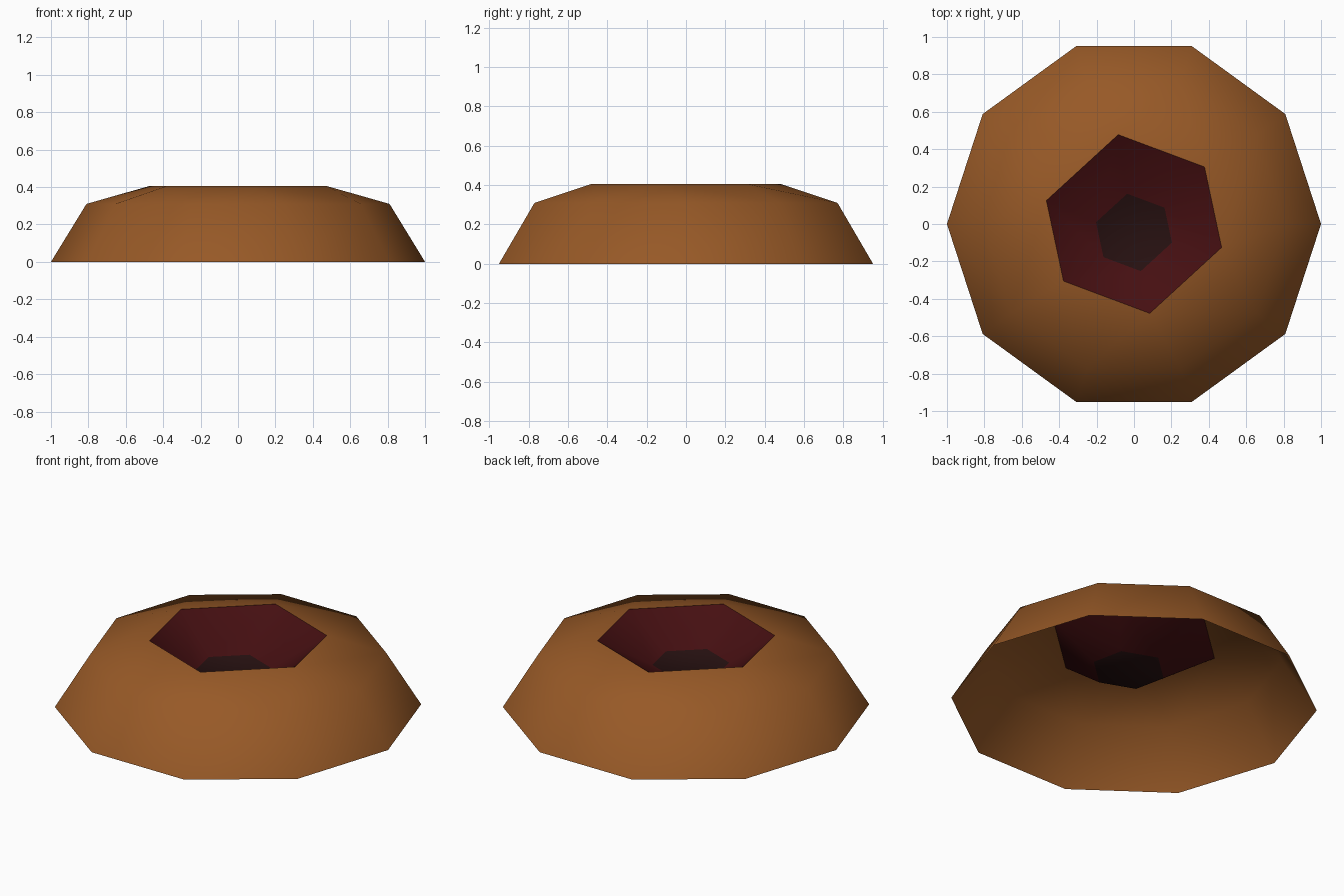
import bpy, bmesh
from math import sin, cos, radians

cube = bpy.data.objects.get("Cube")
if cube:
    bpy.data.objects.remove(cube, do_unlink=True)


def material(name, rgb):
    m = bpy.data.materials.new(name)
    m.use_nodes = True
    m.diffuse_color = (*rgb, 1)
    m.node_tree.nodes["Principled BSDF"].inputs["Base Color"].default_value = (*rgb, 1)
    return m


def ring(bm, angles, radius, z, y=0):
    return [bm.verts.new((radius * cos(radians(a)), radius * sin(radians(a)) + y, z))
            for a in angles]


def band(bm, low, high):
    """Join two rings that have the same number of points."""
    n = len(low)
    for i in range(n):
        j = (i + 1) % n
        bm.faces.new((low[i], low[j], high[j], high[i]))


def stitch(bm, outer, outer_angles, inner, inner_angles):
    """Join two rings with different numbers of points using triangles."""
    a = outer_angles + [outer_angles[0] + 360]
    b = inner_angles + [inner_angles[0] + 360]
    i = j = 0
    while i < len(outer) or j < len(inner):
        o, n = outer[i % len(outer)], inner[j % len(inner)]
        if j == len(inner) or (i < len(outer) and a[i + 1] <= b[j + 1]):
            i += 1
            bm.faces.new((o, outer[i % len(outer)], n))
        else:
            j += 1
            bm.faces.new((o, inner[j % len(inner)], n))


def finish(bm, name, materials):
    mesh = bpy.data.meshes.new(name)
    bm.normal_update()
    for f in bm.faces:
        f.smooth = True
        if f.normal.z < 0:
            f.normal_flip()
    bm.to_mesh(mesh)
    bm.free()
    for m in materials:
        mesh.materials.append(m)
    obj = bpy.data.objects.new(name, mesh)
    bpy.context.collection.objects.link(obj)
    return obj


brown = material("brown", (0.31, 0.10, 0.02))
dark_red = material("dark red", (0.06, 0.0048, 0.0058))
near_black = material("near black", (0.019, 0.0052, 0.0052))

deca = [36 * i for i in range(10)]
hexa = [-15, 39, 100, 165, 219, 280]
RIM_R, RIM_Z = 0.485, 0.407

# Hollow ten-sided mound with a six-sided opening on top
bm = bmesh.new()
base = ring(bm, deca, 1.0, 0)
shoulder = ring(bm, deca, 0.81, 0.31)
rim = ring(bm, hexa, RIM_R, RIM_Z)
band(bm, base, shoulder)
stitch(bm, shoulder, deca, rim, hexa)
finish(bm, "mound_shell", [brown])

# Sunken pit with a dark floor
bm = bmesh.new()
lip = ring(bm, hexa, RIM_R, RIM_Z)
floor = ring(bm, hexa, 0.21, 0.235, -0.045)
band(bm, lip, floor)
bm.faces.new(floor).material_index = 1
finish(bm, "pit", [dark_red, near_black])
